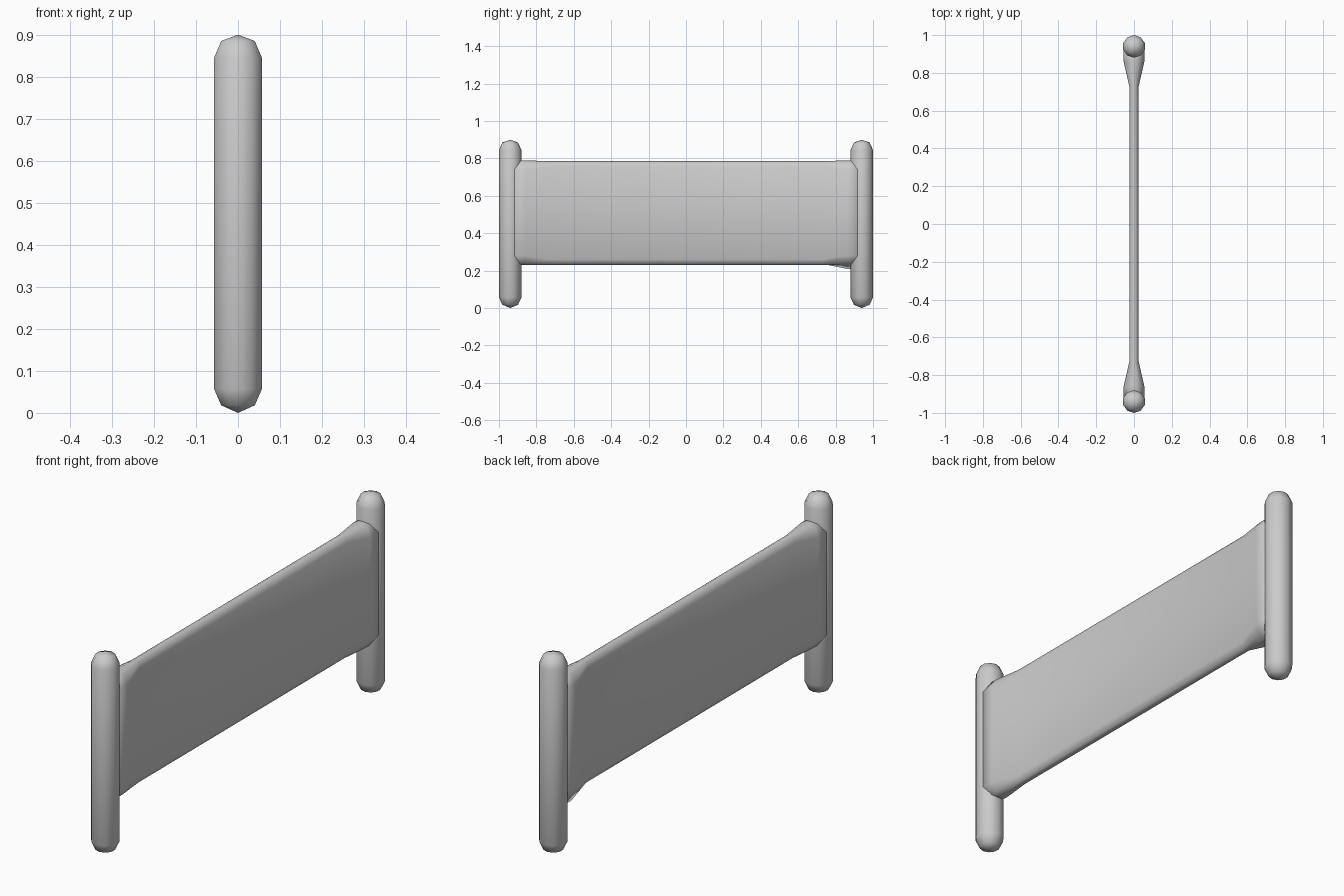
import bpy, bmesh, math

cube = bpy.data.objects.get("Cube")
if cube:
    bpy.data.objects.remove(cube, do_unlink=True)

grey = bpy.data.materials.new("plain grey")
grey.use_nodes = True
COLOUR = (0.6, 0.6, 0.6, 1)
grey.diffuse_color = COLOUR
grey.node_tree.nodes["Principled BSDF"].inputs["Base Color"].default_value = COLOUR


def loft(name, rings):
    """Join equal-length rings of points into a closed smooth surface."""
    bm = bmesh.new()
    loops = [[bm.verts.new(p) for p in ring] for ring in rings]
    n = len(loops[0])
    for a, b in zip(loops, loops[1:]):
        for i in range(n):
            j = (i + 1) % n
            bm.faces.new((a[i], a[j], b[j], b[i]))
    bm.faces.new(loops[0])
    bm.faces.new(loops[-1])
    bmesh.ops.remove_doubles(bm, verts=bm.verts, dist=0.0001)
    bmesh.ops.recalc_face_normals(bm, faces=bm.faces)
    for f in bm.faces:
        f.smooth = True
    mesh = bpy.data.meshes.new(name)
    bm.to_mesh(mesh)
    bm.free()
    mesh.materials.append(grey)
    obj = bpy.data.objects.new(name, mesh)
    bpy.context.collection.objects.link(obj)
    return obj


# Ten-sided posts with domed ends
POST_PROFILE = [(0.0, 0), (0.042, 0.018), (0.06, 0.057),
                (0.06, 0.845), (0.042, 0.885), (0.0, 0.9)]
SIDES = 10


def post(name, y):
    rings = []
    for r, z in POST_PROFILE:
        r = max(r, 0.00002)
        angles = [math.pi / 2 + i * math.tau / SIDES for i in range(SIDES)]
        rings.append([(r * math.cos(a), y + r * math.sin(a), z) for a in angles])
    loft(name, rings)


post("front_post", -0.94)
post("back_post", 0.94)


# Thin panel with rounded edges, flaring to the width of the posts
def panel_ring(y, half, top, bottom, soft, droop=0):
    half_loop = [(half, bottom + soft), (half, top - soft),
                 (half * 0.6, top - soft * 0.2)]
    right = [(half * 0.6, bottom + soft * 0.2)] + half_loop
    left = [(-x, z) for x, z in reversed(right)]
    left[-1] = (left[-1][0], left[-1][1] - droop)
    loop = right + [(0, top)] + left + [(0, bottom)]
    return [(x, y, z) for x, z in loop]


stations = [(-0.94, 0.054, 0.79, 0.05), (-0.86, 0.055, 0.79, 0.05),
            (-0.73, 0.025, 0.785, 0.03), (0.73, 0.025, 0.785, 0.03),
            (0.86, 0.055, 0.79, 0.05), (0.94, 0.054, 0.79, 0.05)]
loft("panel", [panel_ring(y, half, top, 0.23, soft, 0.03 if y > 0.8 else 0)
               for y, half, top, soft in stations])
